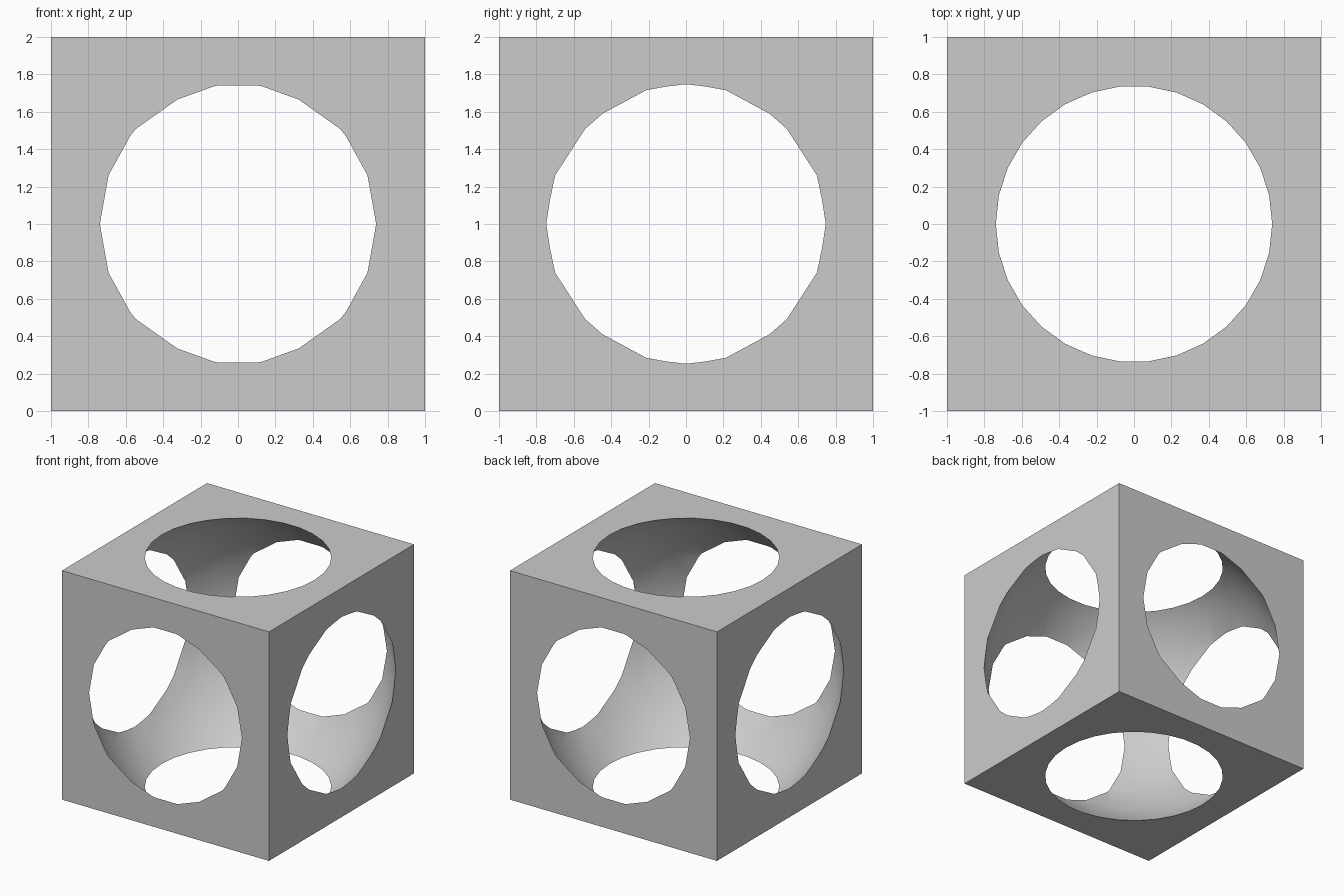
import bpy
import bmesh
from math import sin, cos, radians

default = bpy.data.objects.get("Cube")
if default:
    bpy.data.objects.remove(default, do_unlink=True)

SIZE = 2.0
RADIUS = 1.25
STEP = 12  # degrees between sphere rings and meridians

grey = bpy.data.materials.new("plain grey")
grey.use_nodes = True
colour = (0.6, 0.6, 0.6, 1)
grey.diffuse_color = colour
grey.node_tree.nodes["Principled BSDF"].inputs["Base Color"].default_value = colour


def add_object(name, bm):
    bmesh.ops.recalc_face_normals(bm, faces=bm.faces[:])
    mesh = bpy.data.meshes.new(name)
    bm.to_mesh(mesh)
    bm.free()
    mesh.materials.append(grey)
    obj = bpy.data.objects.new(name, mesh)
    bpy.context.collection.objects.link(obj)
    obj.location.z = SIZE / 2
    return obj


# Solid block
bm = bmesh.new()
bmesh.ops.create_cube(bm, size=SIZE)
block = add_object("hollowed_block", bm)

# Faceted ball with a ring on its equator and flat caps at the poles
bm = bmesh.new()
rings = []
for lat in range(-84, 85, STEP):
    flat, height = RADIUS * cos(radians(lat)), RADIUS * sin(radians(lat))
    rings.append([bm.verts.new((flat * cos(radians(a)), flat * sin(radians(a)), height))
                  for a in range(0, 360, STEP)])
for low, high in zip(rings, rings[1:]):
    for i in range(len(low)):
        j = (i + 1) % len(low)
        bm.faces.new((low[i], low[j], high[j], high[i]))
bm.faces.new(rings[0])
bm.faces.new(rings[-1])
ball = add_object("ball_cutter", bm)
ball.hide_render = True

# Cut the ball out of the block, opening a round hole in every side
cut = block.modifiers.new("ball hollow", 'BOOLEAN')
cut.operation = 'DIFFERENCE'
cut.solver = 'EXACT'
cut.object = ball
bpy.ops.object.select_all(action='DESELECT')
block.select_set(True)
bpy.context.view_layer.objects.active = block
bpy.ops.object.modifier_apply(modifier=cut.name)
bpy.data.objects.remove(ball, do_unlink=True)

# Smooth hollow, crisp rims and block edges
bpy.ops.object.shade_smooth_by_angle(angle=radians(30))
